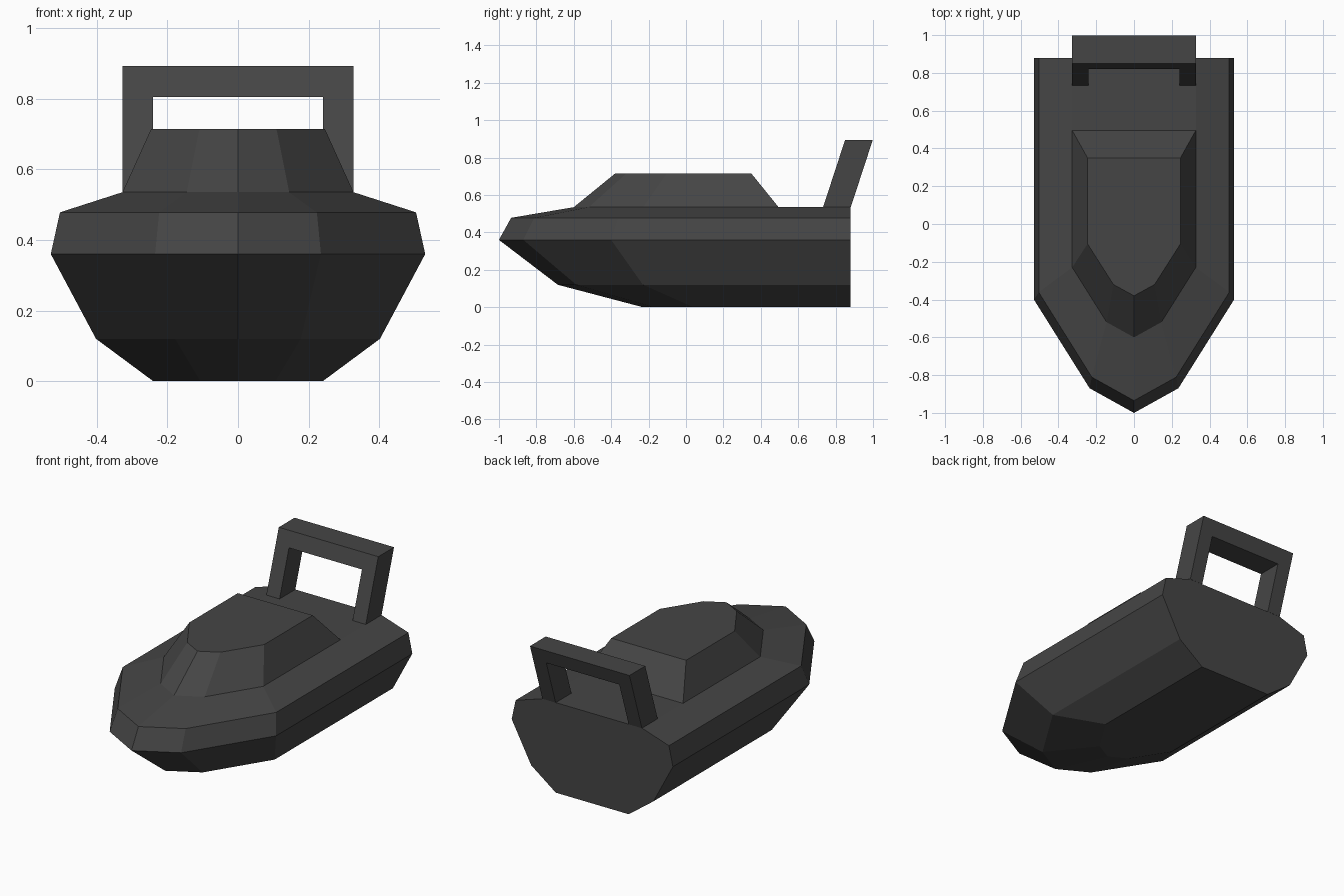
import bpy, bmesh, math

if "Cube" in bpy.data.objects:
    bpy.data.objects.remove(bpy.data.objects["Cube"])

dark = bpy.data.materials.new("dark_grey")
dark.diffuse_color = (0.06, 0.06, 0.06, 1)
dark.use_nodes = True
dark.node_tree.nodes["Principled BSDF"].inputs["Base Color"].default_value = dark.diffuse_color


def finish(name, bm):
    bmesh.ops.recalc_face_normals(bm, faces=bm.faces)
    bmesh.ops.dissolve_limit(bm, angle_limit=math.radians(0.5),
                             verts=bm.verts, edges=bm.edges)
    mesh = bpy.data.meshes.new(name)
    bm.to_mesh(mesh)
    bm.free()
    mesh.materials.append(dark)
    obj = bpy.data.objects.new(name, mesh)
    bpy.context.collection.objects.link(obj)
    return obj


def outline(bm, z, half, stern, shoulder, tip):
    """Boat-shaped ring: square stern, straight sides, faceted bow."""
    mid = tip + 0.217 * (shoulder - tip)
    right = [(half, stern), (half, shoulder), (half * 0.443, mid)]
    left = [(-x, y) for x, y in reversed(right)]
    return [bm.verts.new((x, y, z)) for x, y in right + [(0, tip)] + left]


def loft(levels):
    bm = bmesh.new()
    rings = [outline(bm, *lv) for lv in levels]
    for a, b in zip(rings, rings[1:]):
        for i in range(len(a)):
            j = (i + 1) % len(a)
            bm.faces.new((a[i], a[j], b[j], b[i]))
    return bm, rings


# Hull: z, half width, stern y, shoulder y, bow tip y
DECK, STERN = 0.535, 0.88
bm, rings = loft([
    (0.0, 0.24, STERN, 0.04, -0.23),
    (0.12, 0.402, STERN, -0.23, -0.685),
    (0.36, 0.53, STERN, -0.40, -1.0),
    (0.478, 0.504, STERN, -0.362, -0.935),
    (DECK, 0.327, STERN, -0.23, -0.60),
])
bm.faces.new(rings[0])
# Flat aft deck behind the cabin
top = rings[-1]
aft = [bm.verts.new((s * 0.327, 0.495, DECK)) for s in (-1, 1)]
bm.faces.new((top[0], top[-1], aft[0], aft[1]))
finish("hull", bm)

# Cabin, open underneath where it meets the hull
bm, rings = loft([
    (DECK, 0.327, 0.495, -0.23, -0.60),
    (0.714, 0.246, 0.35, -0.105, -0.38),
])
bm.faces.new(rings[-1])
finish("cabin", bm)

# Raked arch at the stern: upside-down U profile, swept along y
half = [(0.24, 0.805), (0.24, DECK), (0.327, DECK), (0.327, 0.893)]
profile = half + [(-x, z) for x, z in reversed(half)]
bm = bmesh.new()
face = bm.faces.new([bm.verts.new((x, 0.733 + (z - DECK) * 0.327, z))
                     for x, z in profile])
new = bmesh.ops.extrude_face_region(bm, geom=[face])["geom"]
bmesh.ops.translate(bm, vec=(0, 0.148, 0),
                    verts=[v for v in new if isinstance(v, bmesh.types.BMVert)])
if face.is_valid and len([f for f in bm.faces if len(f.verts) == 8]) < 2:
    bm.faces.new([v for v in face.verts])
finish("stern_arch", bm)
